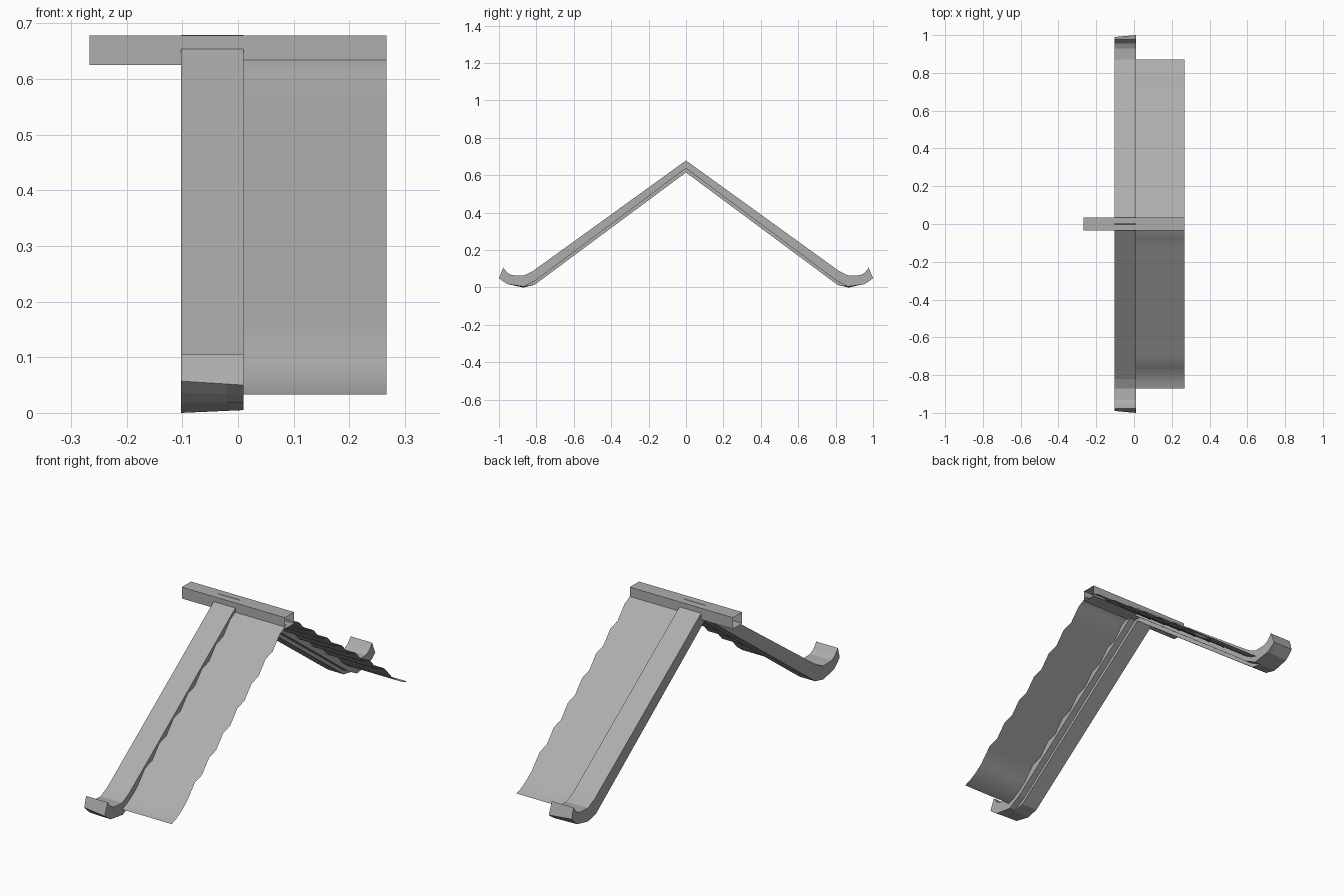
import bpy

if "Cube" in bpy.data.objects:
    bpy.data.objects.remove(bpy.data.objects["Cube"])

grey = bpy.data.materials.new("mid_grey")
grey.diffuse_color = (0.42, 0.42, 0.42, 1)
grey.use_nodes = True
grey.node_tree.nodes["Principled BSDF"].inputs["Base Color"].default_value = grey.diffuse_color


def make(name, verts, faces, smooth=False):
    me = bpy.data.meshes.new(name)
    me.from_pydata(verts, [], faces)
    me.polygons.foreach_set("use_smooth", [smooth] * len(faces))
    me.materials.append(grey)
    ob = bpy.data.objects.new(name, me)
    bpy.context.scene.collection.objects.link(ob)
    return ob


def wind(faces, side):
    # keep faces pointing outward on the mirrored side
    return faces if side > 0 else [f[::-1] for f in faces]


# Ridge beam: square tube with open ends
X, W = 0.267, 0.034
ring = [(-W, 0.625), (W, 0.625), (W, 0.678), (-W, 0.678)]
make("ridge_beam",
     [(x, y, z) for x in (-X, X) for y, z in ring],
     [(i, (i + 1) % 4, (i + 1) % 4 + 4, i + 4)[::-1] for i in range(4)])

# Rafter profiles: shared top, underside with a stepped rebate on the inner flank
X0, X1, XS = -0.102, 0.01, -0.02
top = [(0, 0.679), (0.82, 0.087), (0.87, 0.063), (0.93, 0.066), (0.955, 0.078), (0.977, 0.106)]
low_outer = [(0, 0.615), (0.81, 0.014), (0.87, 0), (0.95, 0.018), (0.97, 0.036), (0.99, 0.057)]
low_inner = [(0, 0.637), (0.80, 0.04), (0.865, 0.005), (0.955, 0.018), (0.978, 0.033), (1.0, 0.05)]
# the rebate fades out where the foot curls up
t = (XS - X0) / (X1 - X0)
blend = [(a + (c - a) * t, b + (d - b) * t)
         for (a, b), (c, d) in zip(low_outer, low_inner)]
step_up = low_inner[:2] + blend[2:]
step_down = low_outer[:2] + blend[2:]


def rafter(name, side):
    rows = [(X0, top), (X1, top), (X1, low_inner), (XS, step_up),
            (XS, step_down), (X0, low_outer)]
    n, m = len(top), len(rows)
    verts = [(x, side * y, z) for x, prof in rows for y, z in prof]
    faces = []
    for r in range(m):
        a, b = r * n, (r + 1) % m * n
        for i in range(n - 1):
            if r == 3 and i > 1:
                continue  # no step in the curled foot
            faces.append((a + i, b + i, b + i + 1, a + i + 1))
    faces.append(tuple(r * n + n - 1 for r in (0, 1, 2, 3, 5)))
    make(name, verts, wind(faces, side))


# Roof sheet: rippled down the slope, flaring out at the eave
def sheet(name, side):
    prof = []
    n = 13
    for i in range(n + 1):
        y = 0.02 + 0.68 * i / n
        ripple = 0.011 if i % 2 else -0.011
        prof.append((y, 0.656 - 0.723 * y + (ripple if i else 0)))
    prof += [(0.76, 0.094), (0.80, 0.065), (0.84, 0.043), (0.872, 0.033)]
    verts = [(x, side * y, z) for y, z in prof for x in (X1, X)]
    faces = [(2 * i, 2 * i + 1, 2 * i + 3, 2 * i + 2) for i in range(len(prof) - 1)]
    make(name, verts, wind(faces, side), True)


for label, side in (("front", -1), ("back", 1)):
    rafter(label + "_rafter", side)
    sheet(label + "_roof_sheet", side)
